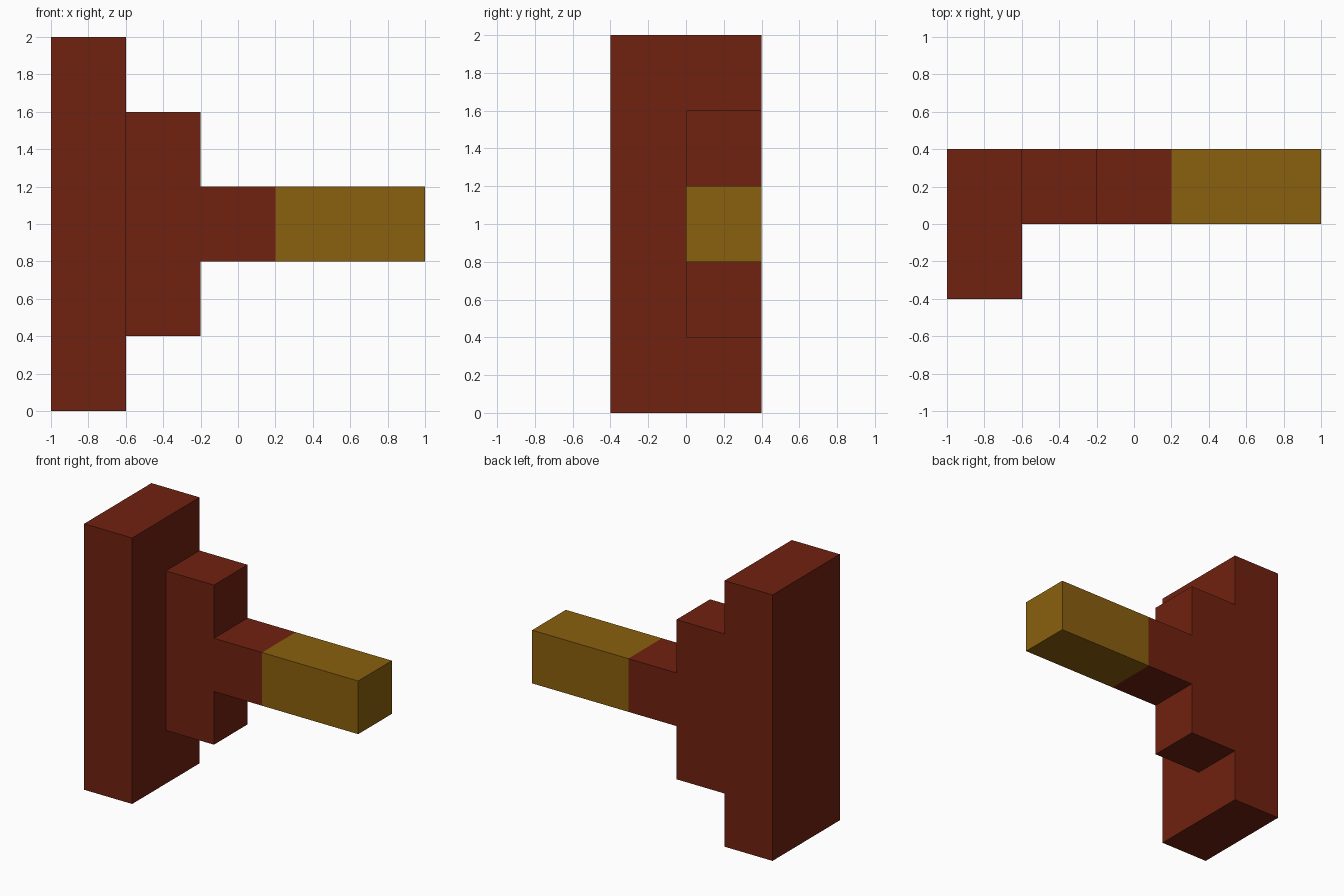
import bpy
import bmesh
from mathutils import Matrix, Vector

if "Cube" in bpy.data.objects:
    bpy.data.objects.remove(bpy.data.objects["Cube"])


def flat_colour(name, rgb):
    mat = bpy.data.materials.new(name)
    mat.diffuse_color = (*rgb, 1.0)
    mat.use_nodes = True
    mat.node_tree.nodes["Principled BSDF"].inputs["Base Color"].default_value = mat.diffuse_color
    return mat


def box(name, low, high, mat):
    """Axis-aligned box between two opposite corners."""
    low, high = Vector(low), Vector(high)
    bm = bmesh.new()
    bmesh.ops.create_cube(bm, size=1.0, matrix=Matrix.Translation((low + high) / 2)
                          @ Matrix.Diagonal((*(high - low), 1.0)))
    mesh = bpy.data.meshes.new(name)
    bm.to_mesh(mesh)
    bm.free()
    mesh.materials.append(mat)
    obj = bpy.data.objects.new(name, mesh)
    bpy.context.collection.objects.link(obj)
    return obj


red = flat_colour("dark red", (0.162, 0.0152, 0.0052))
gold = flat_colour("dark gold", (0.254, 0.117, 0.0044))

# Tall end block, twice as deep as the rest
box("end_block", (-1.0, -0.4, 0.0), (-0.6, 0.4, 2.0), red)
# Stepped collar and neck, flush with the back
box("collar", (-0.6, 0.0, 0.4), (-0.2, 0.4, 1.6), red)
box("neck", (-0.2, 0.0, 0.8), (0.2, 0.4, 1.2), red)
# Gold bar continuing the neck
box("bar", (0.2, 0.0, 0.8), (1.0, 0.4, 1.2), gold)
